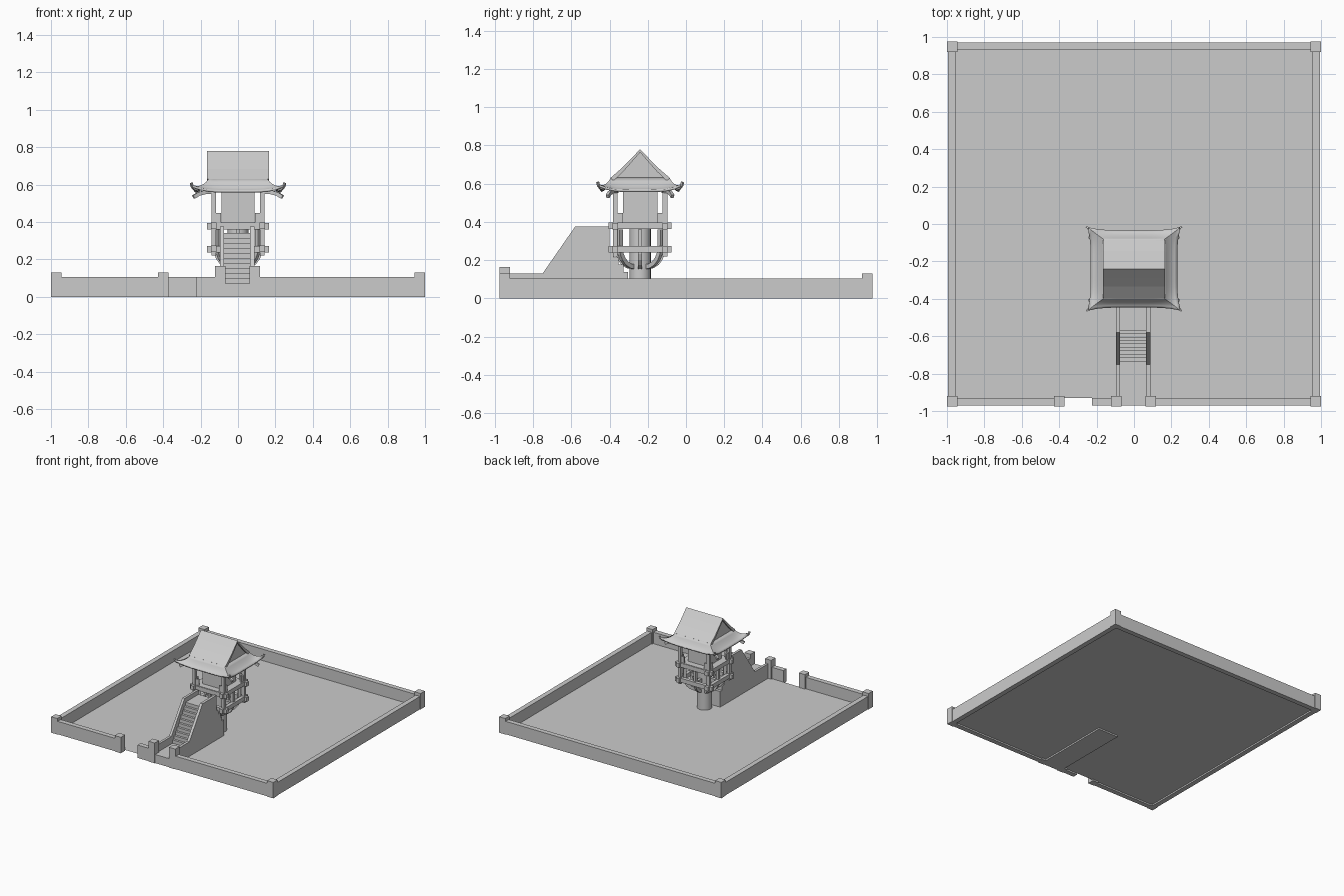
import bpy, bmesh, math
from mathutils import Vector

if "Cube" in bpy.data.objects:
    bpy.data.objects.remove(bpy.data.objects["Cube"])

CY = -0.24          # centre of the pavilion in y
FLOOR = 0.012


def make(name, verts, faces, smooth=False):
    me = bpy.data.meshes.new(name)
    me.from_pydata([tuple(v) for v in verts], [], faces)
    bm = bmesh.new()
    bm.from_mesh(me)
    bmesh.ops.recalc_face_normals(bm, faces=bm.faces)
    bm.to_mesh(me)
    bm.free()
    ob = bpy.data.objects.new(name, me)
    bpy.context.collection.objects.link(ob)
    if smooth:
        for p in me.polygons:
            p.use_smooth = True
    return ob


def box(name, x0, x1, y0, y1, z0, z1):
    v = [(x, y, z) for x in (x0, x1) for y in (y0, y1) for z in (z0, z1)]
    f = [(0, 1, 3, 2), (4, 6, 7, 5), (0, 4, 5, 1), (2, 3, 7, 6), (0, 2, 6, 4), (1, 5, 7, 3)]
    return make(name, v, f)


def prism(name, yz, x0, x1):
    """Extrude a y-z outline along x."""
    n = len(yz)
    v = [(x, y, z) for x in (x0, x1) for y, z in yz]
    f = [tuple(range(n)), tuple(range(n, 2 * n))]
    f += [(i, (i + 1) % n, n + (i + 1) % n, n + i) for i in range(n)]
    return make(name, v, f)


def bar(name, pts, w, h):
    """Sweep a rectangular section along points, w sideways and h in the bend plane."""
    pts = [Vector(p) for p in pts]
    side = (pts[-1] - pts[0]).cross(Vector((0, 0, 1))).normalized()
    v, f = [], []
    for i, p in enumerate(pts):
        t = (pts[min(i + 1, len(pts) - 1)] - pts[max(i - 1, 0)]).normalized()
        up = side.cross(t)
        v += [p + side * a * w / 2 + up * b * h / 2 for a, b in ((-1, -1), (1, -1), (1, 1), (-1, 1))]
    for i in range(len(pts) - 1):
        f += [(4 * i + k, 4 * i + (k + 1) % 4, 4 * i + 4 + (k + 1) % 4, 4 * i + 4 + k) for k in range(4)]
    m = len(v)
    f += [(0, 1, 2, 3), (m - 4, m - 3, m - 2, m - 1)]
    return make(name, v, f)


# Pond floor and surrounding wall
X, Y, T, H = 0.995, 0.97, 0.04, 0.105
make("pond_floor", [(-.955, -.93, FLOOR), (.955, -.93, FLOOR), (.955, .93, FLOOR), (-.955, .93, FLOOR)],
     [(0, 1, 2, 3)])
box("wall_left", -X, -X + T, -Y, Y, 0, H)
box("wall_right", X - T, X, -Y, Y, 0, H)
box("wall_back", -X, X, Y - T, Y, 0, H)
box("wall_front_left", -X, -0.375, -Y, -Y + T, 0, H)
box("wall_front_mid", -0.225, -0.08, -Y, -Y + T, 0, H)
box("wall_front_right", 0.07, X, -Y, -Y + T, 0, H)
for x in (-0.9725, 0.9725):
    for y in (-0.9475, 0.9475):
        box("corner_post", x - .0275, x + .0275, y - .0275, y + .0275, 0, 0.13)
box("gap_post", -.4275, -.3725, -.975, -.92, 0, 0.13)
for x in (-0.095, 0.09):
    box("stair_post", x - .0275, x + .0275, -.975, -.92, 0, 0.165)

# Staircase: side walls with a stepped back, and solid steps between them
back = [(-.40, .25)]
for i in range(4):
    y, z = back[-1]
    back += [(y + .024, z), (y + .024, z - .037)]
side = [(-.95, 0), (-.95, .13), (-.75, .13), (-.58, .375), (-.40, .375)] + back + [(-.304, 0)]
prism("stair_side_left", side, -.095, -.075)
prism("stair_side_right", side, .065, .087)
steps = [(-.97, 0), (-.97, .07), (-.735, .07)]
N = 10
for i in range(N):
    y, z = steps[-1]
    steps += [(y, z + .027), (y + .0185, z + .027)]
steps += [(-.40, .34)] + back + [(-.304, 0)]
prism("stair_steps", steps, -.076, .066)

# Central pillar
bpy.ops.mesh.primitive_cylinder_add(vertices=24, radius=.056, depth=.38, location=(0, CY, .19 + FLOOR))
pillar = bpy.context.object
pillar.name = "pillar"
bpy.ops.object.shade_smooth_by_angle()

# Curved braces from the pillar to the lower and upper beams
for k in range(8):
    a = k * math.pi / 4
    reach = 0.13 if k % 2 == 0 else 0.16
    pts = []
    for i in range(6):
        t = i / 5 * math.pi / 2
        r = .045 + (reach - .055) * math.sin(t)
        pts.append((r * math.cos(a), CY + r * math.sin(a), .165 + .10 * (1 - math.cos(t))))
    r = .045 + reach - .055
    pts.append((r * math.cos(a), CY + r * math.sin(a), .36))
    bar("curved_brace", pts, .02, .024)

# Beam frames: two each way on both levels, crossing at the columns
for z in (.237, .36):
    for s in (-.13, .13):
        box("beam_x", -.165, .165, CY + s - .014, CY + s + .014, z, z + .034)
        box("beam_y", s - .014, s + .014, CY - .165, CY + .165, z + .003, z + .037)
box("cross_beam_x", -.13, .13, CY - .012, CY + .012, .24, .268)
box("cross_beam_y", -.012, .012, CY - .13, CY + .13, .24, .268)
box("deck", -.14, .14, CY - .14, CY + .14, .375, .397)

# Columns, corner railings and small chamber
for sx in (-1, 1):
    for sy in (-1, 1):
        x, y = sx * .13, CY + sy * .13
        box("column", x - .012, x + .012, y - .012, y + .012, .22, .565)
        xa, xb = sorted((x, sx * .09))
        box("railing_x", xa, xb, y - .006, y + .006, .397, .447)
        ya, yb = sorted((y, CY + sy * .09))
        box("railing_y", x - .006, x + .006, ya, yb, .397, .447)
box("chamber", -.088, .088, CY - .09, CY + .09, .39, .57)
box("ceiling", -.165, .165, CY - .15, CY + .15, .562, .575)

# Gabled upper roof and recessed gable walls
prof = [(0, .78), (.045, .733), (.095, .682), (.155, .63)]
outer = [(CY - y, z) for y, z in reversed(prof)] + [(CY + y, z) for y, z in prof[1:]]
inner = [(CY + (y - CY) * .9, z - .016) for y, z in outer]
prism("upper_roof", outer + inner[::-1], -.165, .165)
for s in (-1, 1):
    x0, x1 = sorted((s * .142, s * .152))
    prism("gable_wall", [(CY - .145, .615), (CY, .77), (CY + .145, .615)], x0, x1)

# Flared skirt roof with upturned corners, lofted from rectangular rings
M, R = 12, 5
verts, faces = [], []
for j in range(R + 1):
    t = j / R
    for q in range(4):
        for i in range(M):
            s = -1 + 2 * i / M
            lift = abs(s) ** 5 * t * t
            hx = .155 + (.232 - .155) * t + .018 * lift
            hy = .153 + (.207 - .153) * t + .016 * lift
            z = .632 - .064 * (1 - (1 - t) ** 1.7) + .032 * lift
            c = [(s, -1), (1, s), (-s, 1), (-1, -s)][q]
            verts.append((c[0] * hx, CY + c[1] * hy, z))
L = 4 * M
for j in range(R):
    faces += [(j * L + i, j * L + (i + 1) % L, (j + 1) * L + (i + 1) % L, (j + 1) * L + i) for i in range(L)]
skirt = make("skirt_roof", verts, faces, True)
sol = skirt.modifiers.new("thickness", "SOLIDIFY")
sol.thickness = .012
sol.offset = -1
bpy.context.view_layer.objects.active = skirt
skirt.select_set(True)
bpy.ops.object.shade_smooth_by_angle()

# Rafter tails and curled horns at the four eave corners
for sx in (-1, 1):
    for sy in (-1, 1):
        P = lambda x, y, z: (sx * x, CY + sy * y, z)
        bar("rafter_tail", [P(.12, .12, .56), P(.17, .145, .56), P(.21, .16, .55), P(.238, .17, .533)], .016, .02)
        bar("corner_horn", [P(.215, .19, .572), P(.235, .208, .578), P(.246, .218, .592), P(.25, .222, .608)],
            .01, .014)
